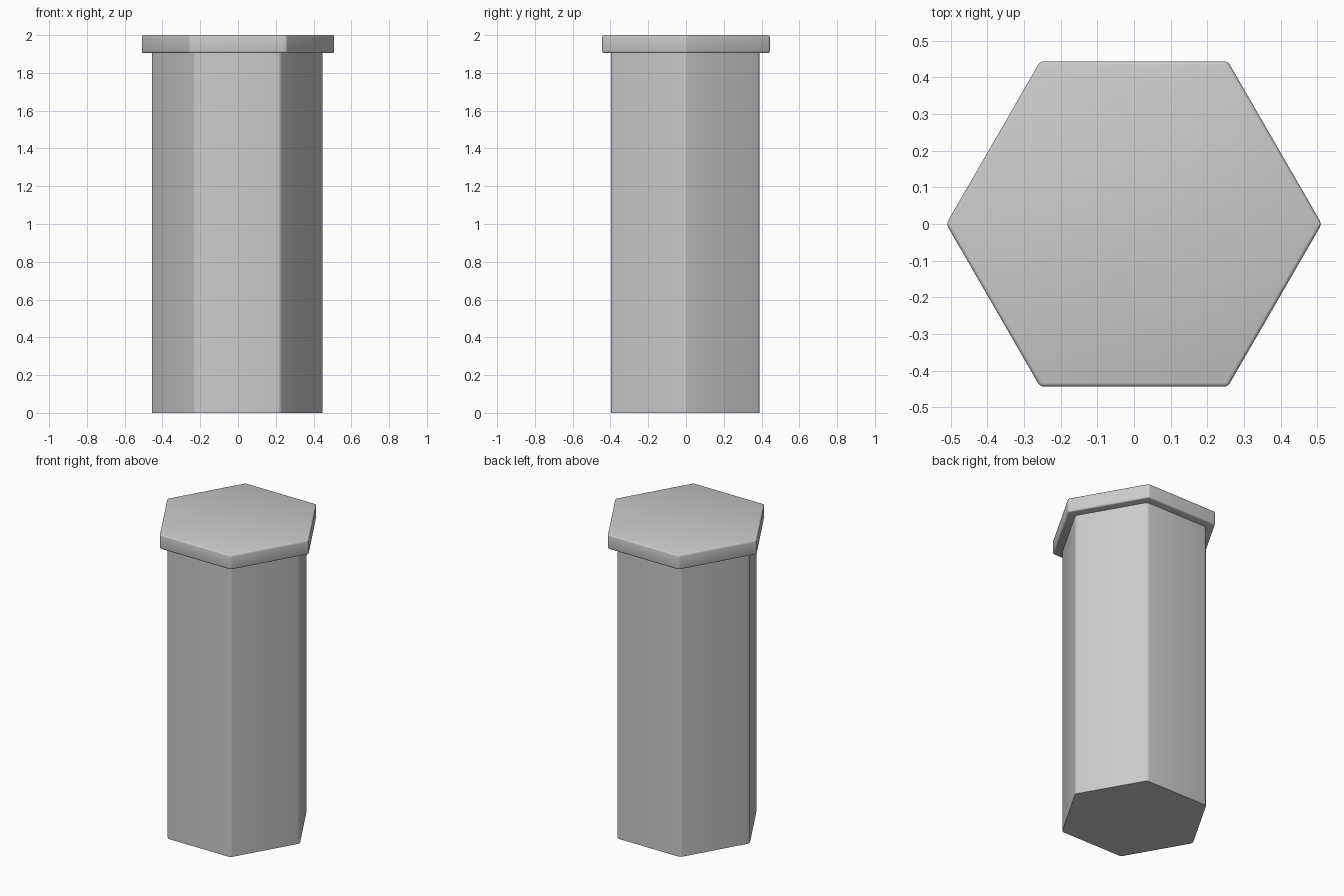
import bpy
import bmesh
import math

if "Cube" in bpy.data.objects:
    bpy.data.objects.remove(bpy.data.objects["Cube"])


def hex_prism(name, radius, z0, z1, bevel, centre=(0, 0), vertical_only=False):
    """Hexagonal prism with corners on the x axis and softened edges."""
    bm = bmesh.new()
    rings = [[bm.verts.new((centre[0] + radius * math.cos(i * math.pi / 3),
                            centre[1] + radius * math.sin(i * math.pi / 3), z))
              for i in range(6)] for z in (z0, z1)]
    low, high = rings
    bm.faces.new(low[::-1])
    bm.faces.new(high)
    for i in range(6):
        j = (i + 1) % 6
        bm.faces.new((low[i], low[j], high[j], high[i]))
    edges = [e for e in bm.edges
             if not vertical_only or abs(e.verts[0].co.z - e.verts[1].co.z) > 0.01]
    bmesh.ops.bevel(bm, geom=edges, offset=bevel, offset_type='OFFSET',
                    segments=3, profile=0.5, affect='EDGES')
    bmesh.ops.recalc_face_normals(bm, faces=bm.faces)
    mesh = bpy.data.meshes.new(name)
    bm.to_mesh(mesh)
    bm.free()
    obj = bpy.data.objects.new(name, mesh)
    bpy.context.collection.objects.link(obj)
    bpy.ops.object.select_all(action='DESELECT')
    obj.select_set(True)
    bpy.context.view_layer.objects.active = obj
    bpy.ops.object.shade_smooth_by_angle(angle=math.radians(35))
    return obj


# Tall column, sharp at the foot
hex_prism("column_shaft", 0.455, 0.0, 1.907, 0.015, (-0.004, -0.004), True)
# Overhanging slab with rounded edges
hex_prism("column_cap", 0.512, 1.905, 2.0, 0.01)
